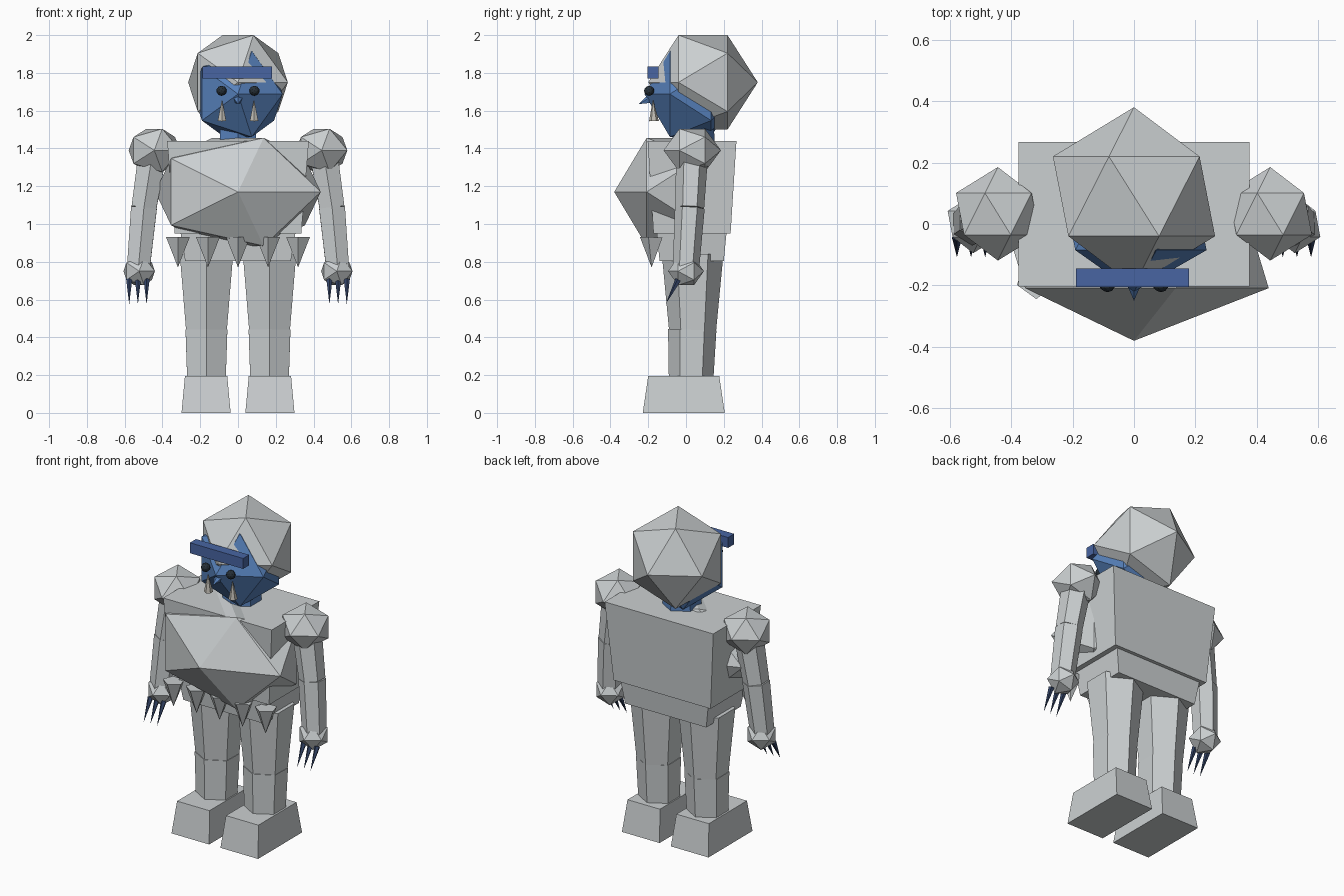
import bpy, bmesh, math
from mathutils import Matrix, Vector

if "Cube" in bpy.data.objects:
    bpy.data.objects.remove(bpy.data.objects["Cube"])


def material(name, rgb):
    m = bpy.data.materials.new(name)
    m.diffuse_color = (*rgb, 1)
    m.use_nodes = True
    m.node_tree.nodes["Principled BSDF"].inputs["Base Color"].default_value = m.diffuse_color
    return m


FUR = material("pale_grey_fur", (0.60, 0.63, 0.64))
SKIN = material("blue_skin", (0.095, 0.22, 0.50))
BROW = material("deep_blue_brow", (0.065, 0.13, 0.36))
CLAW = material("dark_blue_claw", (0.035, 0.06, 0.14))
EYE = material("black_eye", (0.02, 0.03, 0.04))
TUSK = material("bone_tusk", (0.52, 0.50, 0.45))


def finish(name, bm, mat):
    bmesh.ops.recalc_face_normals(bm, faces=bm.faces)
    mesh = bpy.data.meshes.new(name)
    bm.to_mesh(mesh)
    bm.free()
    mesh.materials.append(mat)
    ob = bpy.data.objects.new(name, mesh)
    bpy.context.collection.objects.link(ob)
    return ob


def ico(name, centre, radii, mat, sub=1):
    """Icosphere with its poles along y, scaled along the world axes."""
    bm = bmesh.new()
    mtx = (Matrix.Translation(centre) @ Matrix.Diagonal((*radii, 1))
           @ Matrix.Rotation(math.pi / 2, 4, 'X'))
    bmesh.ops.create_icosphere(bm, subdivisions=sub, radius=1, matrix=mtx)
    return finish(name, bm, mat)


def limb(name, a, b, ra, rb, mat, sides=6):
    """Tapered prism from a to b, with one corner towards y."""
    a, b = Vector(a), Vector(b)
    d = b - a
    x = Vector((1, 0, 0))
    x = (x - d * x.dot(d) / d.length_squared).normalized()
    y = d.normalized().cross(x)
    bm = bmesh.new()

    def ring(c, r):
        if r == 0:
            return [bm.verts.new(c)]
        ang = [math.tau * i / sides for i in range(sides)]
        return [bm.verts.new(c + (x * math.sin(t) + y * math.cos(t)) * r) for t in ang]

    lo, hi = ring(a, ra), ring(b, rb)
    for i in range(sides):
        j = (i + 1) % sides
        if rb == 0:
            bm.faces.new((lo[i], lo[j], hi[0]))
        else:
            bm.faces.new((lo[i], lo[j], hi[j], hi[i]))
    bm.faces.new(lo)
    if rb:
        bm.faces.new(hi)
    return finish(name, bm, mat)


def block(name, cx, cy, z0, z1, bottom, top, mat):
    """Tapered box; bottom and top are half sizes in x and y."""
    bm = bmesh.new()
    bmesh.ops.create_cube(bm, size=2)
    for v in bm.verts:
        hx, hy = top if v.co.z > 0 else bottom
        v.co = (cx + v.co.x * hx, cy + v.co.y * hy, z1 if v.co.z > 0 else z0)
    return finish(name, bm, mat)


# Body
block("torso", 0, 0.032, 0.95, 1.44, (0.335, 0.204), (0.375, 0.235), FUR)
block("hips", 0, 0.03, 0.805, 0.96, (0.28, 0.17), (0.305, 0.185), FUR)
ico("chest", (0, -0.07, 1.17), (0.49, 0.31, 0.336), FUR)

# Fur fringe below the belly
for i in range(5):
    x = (i - 2) * 0.159
    limb(f"fringe_{i + 1}", (x, -0.178, 0.93), (x, -0.182, 0.77), 0.066, 0, FUR, 5)

# Head
limb("neck", (0, 0.04, 1.38), (0, 0.04, 1.56), 0.115, 0.105, SKIN)
ico("head_fur", (0, 0.09, 1.75), (0.295, 0.29, 0.294), FUR)
ico("face", (0, 0.024, 1.688), (0.264, 0.244, 0.267), SKIN)
block("brow", -0.005, -0.175, 1.77, 1.835, (0.184, 0.03), (0.184, 0.03), BROW)
limb("nose", (0, -0.17, 1.67), (0, -0.25, 1.635), 0.035, 0, SKIN, 5)

for side, s in (("left", 1), ("right", -1)):
    # Face details
    ico(f"{side}_eye", (s * 0.087, -0.195, 1.705), (0.027,) * 3, EYE, 2)
    limb(f"{side}_tusk", (s * 0.085, -0.17, 1.545), (s * 0.085, -0.175, 1.66),
         0.026, 0, TUSK, 6)

    # Arms
    ico(f"{side}_shoulder", (s * 0.443, 0.033, 1.39), (0.152, 0.152, 0.134), FUR)
    elbow = (s * 0.498, 0.02, 1.085)
    limb(f"{side}_upper_arm", (s * 0.45, 0.033, 1.39), elbow, 0.086, 0.076, FUR)
    limb(f"{side}_forearm", elbow, (s * 0.527, 0.0, 0.77), 0.079, 0.070, FUR)
    ico(f"{side}_hand", (s * 0.523, 0.0, 0.75), (0.093, 0.095, 0.087), FUR)
    for i in range(3):
        x = s * (0.53 + (i - 1) * 0.046)
        limb(f"{side}_claw_{i + 1}", (x, -0.04, 0.705), (x, -0.108, 0.575),
             0.017, 0, CLAW, 5)

    # Legs
    limb(f"{side}_thigh", (s * 0.167, 0.035, 0.84), (s * 0.167, 0.035, 0.43),
         0.163, 0.124, FUR)
    limb(f"{side}_shin", (s * 0.167, 0.033, 0.44), (s * 0.167, 0.027, 0.18),
         0.128, 0.118, FUR)
    block(f"{side}_foot", s * 0.169, -0.012, 0, 0.195, (0.13, 0.217), (0.112, 0.188), FUR)
